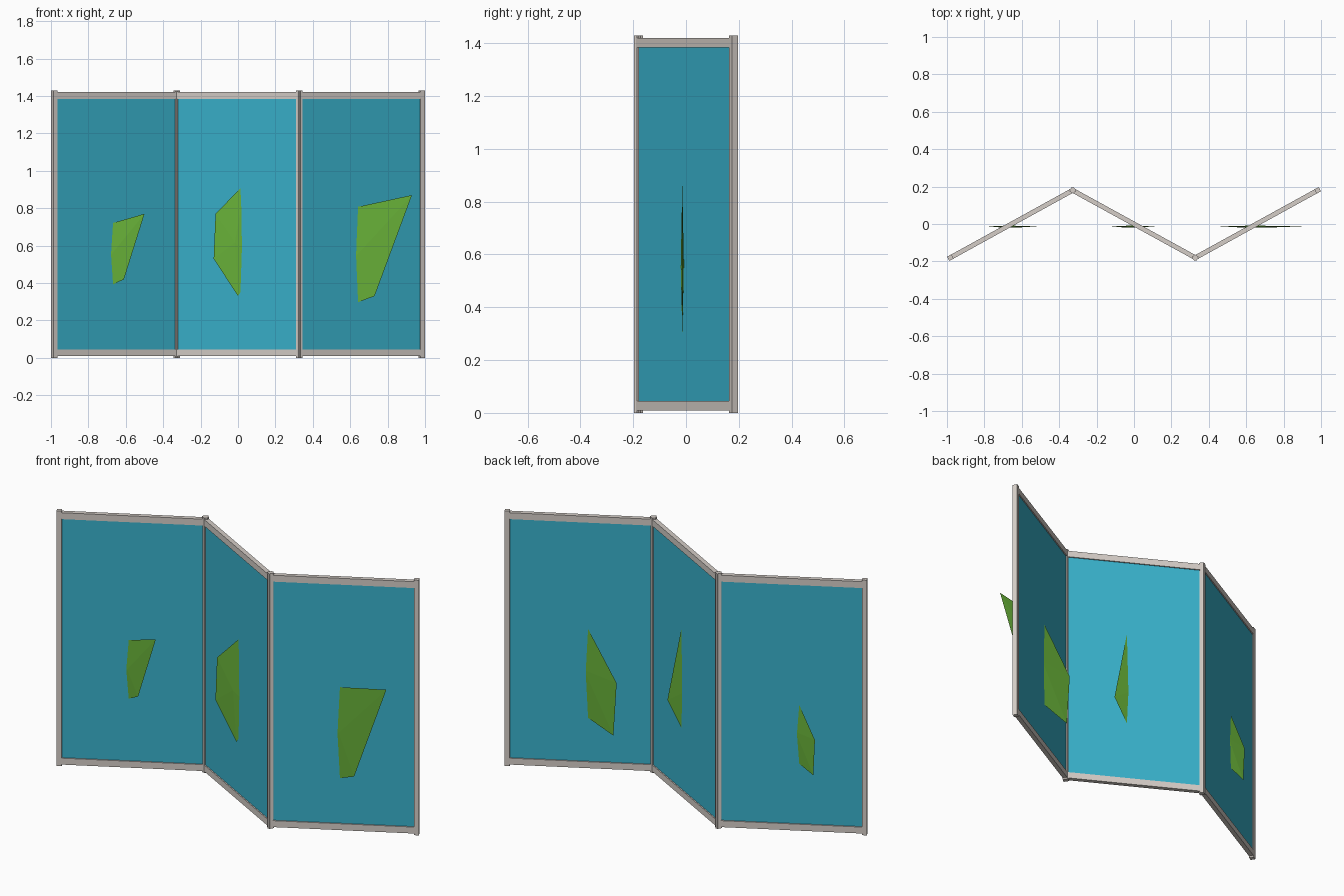
import bpy, bmesh, math
from mathutils import Vector

cube = bpy.data.objects.get("Cube")
if cube:
    bpy.data.objects.remove(cube, do_unlink=True)


def material(name, color):
    mat = bpy.data.materials.new(name)
    mat.use_nodes = True
    mat.diffuse_color = (*color, 1)
    mat.node_tree.nodes["Principled BSDF"].inputs["Base Color"].default_value = (*color, 1)
    return mat


FRAME = material("warm grey", (0.66, 0.61, 0.57))
TEAL = material("teal", (0.04, 0.44, 0.60))
GREEN = material("leaf green", (0.138, 0.44, 0.04))


def add_object(name, bm, mat):
    bmesh.ops.recalc_face_normals(bm, faces=bm.faces)
    mesh = bpy.data.meshes.new(name)
    bm.to_mesh(mesh)
    bm.free()
    mesh.materials.append(mat)
    obj = bpy.data.objects.new(name, mesh)
    bpy.context.collection.objects.link(obj)
    return obj


def box(name, center, size, angle, mat):
    bm = bmesh.new()
    bmesh.ops.create_cube(bm, size=1)
    bmesh.ops.scale(bm, vec=size, verts=bm.verts)
    obj = add_object(name, bm, mat)
    obj.location = center
    obj.rotation_euler.z = angle


def blade(name, outline, y=-0.014, bulge=0.006):
    """Thin shard: a flat outline with a shallow point on either side."""
    bm = bmesh.new()
    rim = [bm.verts.new((x, y, z)) for x, z in outline]
    middle = sum((v.co for v in rim), Vector()) / len(rim)
    for side in (-bulge, bulge):
        tip = bm.verts.new(middle + Vector((0, side, 0)))
        for a, b in zip(rim, rim[1:] + rim[:1]):
            bm.faces.new((a, b, tip))
    add_object(name, bm, GREEN)


HEIGHT, POST = 1.43, 0.026
hinges = [Vector((x, y, 0)) for x, y in
          ((-0.982, -0.18), (-0.328, 0.18), (0.328, -0.18), (0.982, 0.18))]

# Zigzag of three framed panels
for side, a, b in zip(("right", "middle", "left"), hinges, hinges[1:]):
    along = b - a
    angle = math.atan2(along.y, along.x)
    center = (a + b) / 2
    up = Vector((0, 0, HEIGHT / 2))
    for end, p in (("inner", a), ("outer", b)):
        box(f"{side}_{end}_post", p + up, (POST, POST, HEIGHT), angle, FRAME)
    for level, z in (("bottom", 0.027), ("top", HEIGHT - 0.027)):
        box(f"{side}_{level}_rail", center + Vector((0, 0, z)),
            (along.length, 0.025, 0.036), angle, FRAME)
    box(f"{side}_panel", center + up, (along.length, 0.012, HEIGHT - 0.06), angle, TEAL)

# Shards piercing the panels
blade("right_blade", [(-0.79, 0.54), (-0.78, 0.34), (-0.61, 0.42), (-0.5, 0.77), (-0.69, 0.715)])
blade("middle_blade", [(-0.12, 0.77), (-0.13, 0.53), (0.0, 0.33), (0.125, 0.52), (0.04, 0.935)])
blade("left_blade", [(0.44, 0.53), (0.46, 0.23), (0.73, 0.33), (0.93, 0.87), (0.63, 0.805)])
